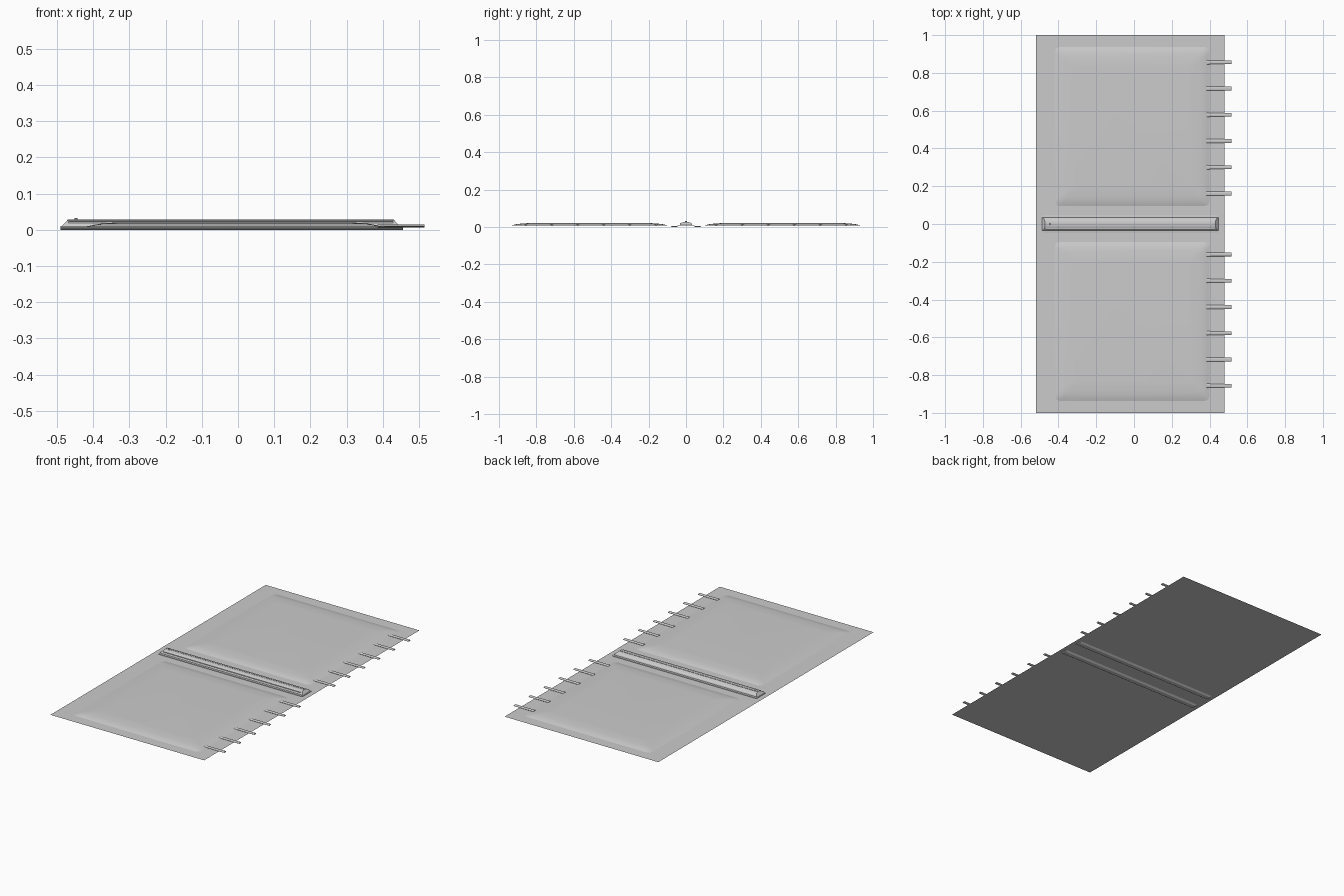
import bpy
import bmesh
import math

cube = bpy.data.objects.get("Cube")
if cube:
    bpy.data.objects.remove(cube, do_unlink=True)

grey = bpy.data.materials.new("plain_grey")
grey.use_nodes = True
grey.diffuse_color = (0.6, 0.6, 0.6, 1)
grey.node_tree.nodes["Principled BSDF"].inputs["Base Color"].default_value = (0.6, 0.6, 0.6, 1)

SHEET_Z = 0.007
X_MID = -0.02


def make_object(name, bm, smooth=None):
    """Turn a bmesh into a named grey object."""
    mesh = bpy.data.meshes.new(name)
    bm.to_mesh(mesh)
    bm.free()
    mesh.materials.append(grey)
    obj = bpy.data.objects.new(name, mesh)
    bpy.context.collection.objects.link(obj)
    if smooth:
        bpy.ops.object.select_all(action="DESELECT")
        obj.select_set(True)
        bpy.context.view_layer.objects.active = obj
        bpy.ops.object.shade_smooth_by_angle(angle=math.radians(smooth))
    return obj


def loft(name, rings, cap_start=True, smooth=None):
    """Skin a list of closed rings of points and cap the ends."""
    bm = bmesh.new()
    loops = [[bm.verts.new(p) for p in ring] for ring in rings]
    n = len(loops[0])
    for a, b in zip(loops, loops[1:]):
        for i in range(n):
            j = (i + 1) % n
            bm.faces.new((a[i], a[j], b[j], b[i]))
    if cap_start:
        bm.faces.new(loops[0][::-1])
    bm.faces.new(loops[-1])
    bmesh.ops.recalc_face_normals(bm, faces=bm.faces)
    return make_object(name, bm, smooth)


def rounded_rect(cx, cy, hx, hy, r, z, steps=4):
    points = []
    for k, (sx, sy) in enumerate([(1, 1), (-1, 1), (-1, -1), (1, -1)]):
        for s in range(steps + 1):
            a = math.radians(90) * (k + s / steps)
            points.append((cx + sx * (hx - r) + r * math.cos(a),
                           cy + sy * (hy - r) + r * math.sin(a), z))
    return points


# Thin backing sheet
bm = bmesh.new()
corners = [(-0.52, -1), (0.48, -1), (0.48, 1), (-0.52, 1)]
bm.faces.new([bm.verts.new((x, y, SHEET_Z)) for x, y in corners])
make_object("backing_sheet", bm)

# Raised cushion panels: (inset, height) steps from rim to flat top
steps = [(0, SHEET_Z), (0.012, 0.011), (0.025, 0.014), (0.04, 0.0165),
         (0.052, 0.0175), (0.075, 0.0195), (0.10, 0.0205)]
for side, label in ((1, "back"), (-1, "front")):
    rings = [rounded_rect(-0.01, side * 0.516, 0.41 - d, 0.42 - d, 0.025, z + 0.0002)
             for d, z in steps]
    loft(label + "_panel", rings, smooth=40)

    # Shallow folded channel hanging under the sheet beside the spine
    channel = [(0.085, SHEET_Z - 0.0005), (0.075, 0.0), (0.05, 0.0), (0.04, SHEET_Z - 0.0005)]
    loft(label + "_channel",
         [[(x, side * y, z) for y, z in channel] for x in (-0.49, 0.455)])

    # Row of pins along the edge
    for i in range(6):
        y = side * (0.161 + 0.139 * i)
        rings = []
        for x, grow in ((0.385, 1.15), (0.405, 1.0), (0.515, 1.0)):
            rings.append([(x, y + 0.010 * grow * math.cos(a), 0.0105 + 0.0038 * grow * math.sin(a))
                          for a in (math.tau * k / 8 for k in range(8))])
        loft(f"{label}_pin_{i + 1}", rings)

# Central spine: narrow flange, half-round body with sloped ends
loft("spine_flange", [rounded_rect(X_MID, 0, 0.47, 0.045, 0.008, SHEET_Z),
                      rounded_rect(X_MID, 0, 0.47, 0.045, 0.008, 0.010),
                      rounded_rect(X_MID, 0, 0.464, 0.040, 0.008, 0.011)])
ARC = 8
bm = bmesh.new()
rows = []
for sx in (-1, 1):
    row = []
    for k in range(ARC + 1):
        a = math.pi * k / ARC
        rise = math.sin(a)
        row.append(bm.verts.new((X_MID + sx * (0.467 - 0.017 * rise),
                                 0.034 * math.cos(a), 0.010 + 0.018 * rise)))
    rows.append(row)
for k in range(ARC):
    bm.faces.new((rows[0][k], rows[0][k + 1], rows[1][k + 1], rows[1][k]))
for row in rows:
    bm.faces.new(row)
bmesh.ops.recalc_face_normals(bm, faces=bm.faces)
make_object("spine_ridge", bm)

# Slim rails along the ridge
for y, z, name in ((0.003, 0.0275, "upper_rail"), (-0.026, 0.021, "lower_rail")):
    loft(name, [[(x, y + dy, z + dz) for dy, dz in
                 ((-0.003, -0.002), (0.003, -0.002), (0.003, 0.0015), (-0.003, 0.0015))]
                for x in (X_MID - 0.448, X_MID + 0.448)])

# Small stud at the end of the ridge
bm = bmesh.new()
bmesh.ops.create_cone(bm, cap_ends=True, segments=8, radius1=0.005, radius2=0.004, depth=0.008)
bmesh.ops.translate(bm, verts=bm.verts, vec=(-0.447, 0, 0.028))
make_object("ridge_stud", bm)
